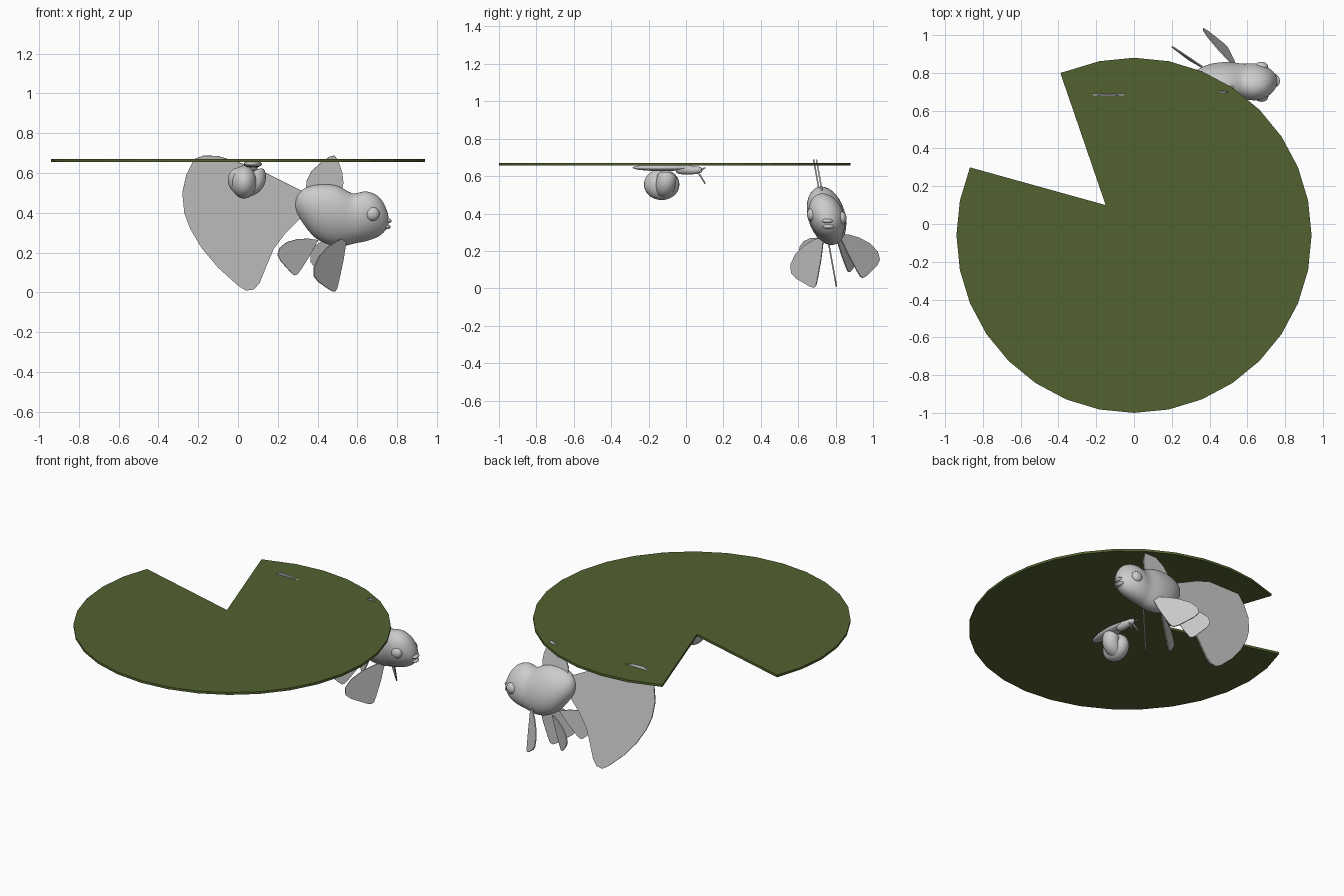
import bpy
import bmesh
from math import sin, cos, pi, radians
from mathutils import Vector

if "Cube" in bpy.data.objects:
    bpy.data.objects.remove(bpy.data.objects["Cube"])


def make_material(name, colour):
    material = bpy.data.materials.new(name)
    material.use_nodes = True
    material.diffuse_color = (*colour, 1)
    shader = next(n for n in material.node_tree.nodes if n.type == "BSDF_PRINCIPLED")
    shader.inputs["Base Color"].default_value = (*colour, 1)
    return material


green = make_material("leaf green", (0.085, 0.122, 0.029))
grey = make_material("pale grey", (0.6, 0.6, 0.6))


def make_object(name, bm, material, smooth=False):
    bmesh.ops.recalc_face_normals(bm, faces=bm.faces)
    mesh = bpy.data.meshes.new(name)
    bm.to_mesh(mesh)
    bm.free()
    mesh.materials.append(material)
    mesh.polygons.foreach_set("use_smooth", [smooth] * len(mesh.polygons))
    obj = bpy.data.objects.new(name, mesh)
    bpy.context.scene.collection.objects.link(obj)
    return obj


def sheet(name, points, material, thickness):
    """Flat outline thickened evenly to both sides."""
    bm = bmesh.new()
    bm.faces.new([bm.verts.new(p) for p in points])
    obj = make_object(name, bm, material)
    solid = obj.modifiers.new("thickness", "SOLIDIFY")
    solid.thickness = thickness
    solid.offset = 0
    return obj


def loft(name, rings, material):
    """Skin closed rings of equal size and cap both ends."""
    bm = bmesh.new()
    loops = [[bm.verts.new(p) for p in ring] for ring in rings]
    for a, b in zip(loops, loops[1:]):
        for i in range(len(a)):
            j = (i + 1) % len(a)
            bm.faces.new((a[i], a[j], b[j], b[i]))
    bm.faces.new(loops[0])
    bm.faces.new(loops[-1])
    obj = make_object(name, bm, material, True)
    subsurf = obj.modifiers.new("rounding", "SUBSURF")
    subsurf.levels = subsurf.render_levels = 2
    return obj


def ball(name, centre, size, material):
    bm = bmesh.new()
    bmesh.ops.create_uvsphere(bm, u_segments=24, v_segments=14, radius=1)
    bmesh.ops.scale(bm, vec=size, verts=bm.verts)
    bmesh.ops.translate(bm, vec=centre, verts=bm.verts)
    return make_object(name, bm, material, True)


def tube(name, path, material):
    """Round tube along x, y, z, radius points."""
    rings = []
    points = [Vector(p[:3]) for p in path]
    for k, p in enumerate(points):
        along = points[min(k + 1, len(points) - 1)] - points[max(k - 1, 0)]
        turn = Vector((0, 0, 1)).rotation_difference(along.normalized())
        if k == 0:
            side = turn @ Vector((1, 0, 0))
        side = (side - along * side.dot(along) / along.length_squared).normalized()
        other = along.normalized().cross(side)
        rings.append([p + path[k][3] * (side * cos(a) + other * sin(a))
                      for a in (i * pi / 6 for i in range(12))])
    return loft(name, rings, material)


# Lily pad with a wedge notch
steps = [i for i in range(32) if i not in (3, 4, 5)]
pad = []
for i in steps:
    angle = pi / 2 + i * pi / 16
    pad.append((0.94 * cos(angle), 0.94 * sin(angle) - 0.06, 0.663))
    if i == 2:
        pad += [(-0.39, 0.80, 0.663), (-0.15, 0.10, 0.663)]
sheet("lily_pad", pad, green, 0.015)


def lean(z):
    """Sideways position of the rolled fish's middle plane at a height."""
    return 0.76 - 0.18 * (z - 0.34)


# Fish body: station, lower edge, upper edge, half width
stations = [(0.285, 0.42, 0.46, 0.015), (0.30, 0.385, 0.50, 0.045),
            (0.33, 0.34, 0.525, 0.07), (0.38, 0.27, 0.545, 0.095),
            (0.45, 0.235, 0.55, 0.105), (0.51, 0.225, 0.54, 0.105),
            (0.56, 0.235, 0.505, 0.095), (0.59, 0.245, 0.497, 0.093),
            (0.63, 0.25, 0.515, 0.10), (0.68, 0.265, 0.505, 0.093),
            (0.72, 0.285, 0.475, 0.07), (0.745, 0.315, 0.425, 0.045),
            (0.758, 0.335, 0.385, 0.02)]
rings = []
for x, low, high, wide in stations:
    ring = []
    for i in range(16):
        a = i * pi / 8
        z = (low + high) / 2 + (high - low) / 2 * sin(a)
        ring.append((x, lean(z) + wide * cos(a), z))
    rings.append(ring)
loft("fish_body", rings, grey)

# Eyes and lips
for side, word in ((-1, "right"), (1, "left")):
    ball(word + "_eye", (0.675, lean(0.38) + side * 0.078, 0.385 - side * 0.01),
         (0.036, 0.028, 0.036), grey)
for word, x, z in (("upper", 0.752, 0.36), ("lower", 0.747, 0.33)):
    ball(word + "_lip", (x, lean(z), z), (0.02, 0.03, 0.012), grey)

# Tail and back fin lie in the fish's middle plane
tail = [(0.34, 0.50), (0.20, 0.57), (0.10, 0.62), (-0.03, 0.665), (-0.10, 0.685),
        (-0.17, 0.688), (-0.22, 0.67), (-0.26, 0.59), (-0.28, 0.50), (-0.27, 0.40),
        (-0.24, 0.32), (-0.18, 0.22), (-0.10, 0.125), (0, 0.035), (0.04, 0.01),
        (0.08, 0.015), (0.11, 0.05), (0.15, 0.15), (0.18, 0.22), (0.24, 0.30),
        (0.34, 0.40)]
sheet("tail_fin", [(x, lean(z) - 0.015, z) for x, z in tail], grey, 0.008)
back = [(0.34, 0.50), (0.345, 0.56), (0.37, 0.61), (0.42, 0.655), (0.46, 0.682),
        (0.485, 0.688), (0.505, 0.66), (0.525, 0.60), (0.53, 0.55), (0.52, 0.50)]
sheet("back_fin", [(x, lean(z), z) for x, z in back], grey, 0.008)

# Paired fins share one outline, stretched between root, tip and rear corner
fin = [(-0.1, -0.1), (0.4, -0.1), (0.8, -0.06), (0.96, -0.03), (1, 0.04),
       (0.95, 0.2), (0.7, 0.75), (0.55, 0.97), (0.35, 1.03), (0.15, 0.9),
       (0, 0.6), (-0.08, 0.25)]
paired = {
    "right_chest_fin": ((0.53, 0.72, 0.25), (0.49, 0.69, 0.005), (0.40, 0.575, 0.215)),
    "left_chest_fin": ((0.53, 0.84, 0.27), (0.49, 0.94, 0.055), (0.385, 0.985, 0.27)),
    "right_belly_fin": ((0.38, 0.72, 0.25), (0.29, 0.67, 0.085), (0.245, 0.63, 0.28)),
    "left_belly_fin": ((0.38, 0.82, 0.25), (0.29, 0.87, 0.085), (0.245, 0.915, 0.28)),
}
for name, corners in paired.items():
    root, tip, rear = map(Vector, corners)
    sheet(name, [root + s * (tip - root) + t * (rear - root) for s, t in fin],
          grey, 0.006)

# Snail hanging under the pad: foot, neck, coiled shell, feelers
ball("snail_foot", (0.075, -0.13, 0.645), (0.045, 0.155, 0.018), grey)
tube("snail_neck", [(0.075, -0.06, 0.64, 0.03), (0.075, 0.0, 0.635, 0.028),
                    (0.075, 0.05, 0.63, 0.022), (0.075, 0.09, 0.635, 0.016)], grey)
coil = []
for i in range(15):
    t = i / 14
    angle = radians(60 - 400 * t)
    reach = 0.048 * (1 - 0.6 * t)
    coil.append((0.055 + reach * cos(angle) - 0.055 * t, -0.10 - 0.05 * t,
                 0.565 + reach * sin(angle), 0.056 - 0.014 * t))
tube("snail_shell", coil, grey)
ball("snail_shell_whorl", (0.03, -0.13, 0.555), (0.065, 0.095, 0.083), grey)
for side, word in ((-1, "right"), (1, "left")):
    x = 0.075 + side * 0.014
    tube(word + "_long_feeler", [(x, 0.06, 0.625, 0.006),
                                 (x + side * 0.005, 0.085, 0.59, 0.004),
                                 (x + side * 0.01, 0.105, 0.555, 0.004)], grey)
    tube(word + "_short_feeler", [(x, 0.08, 0.635, 0.005),
                                  (x + side * 0.01, 0.105, 0.645, 0.004)], grey)
